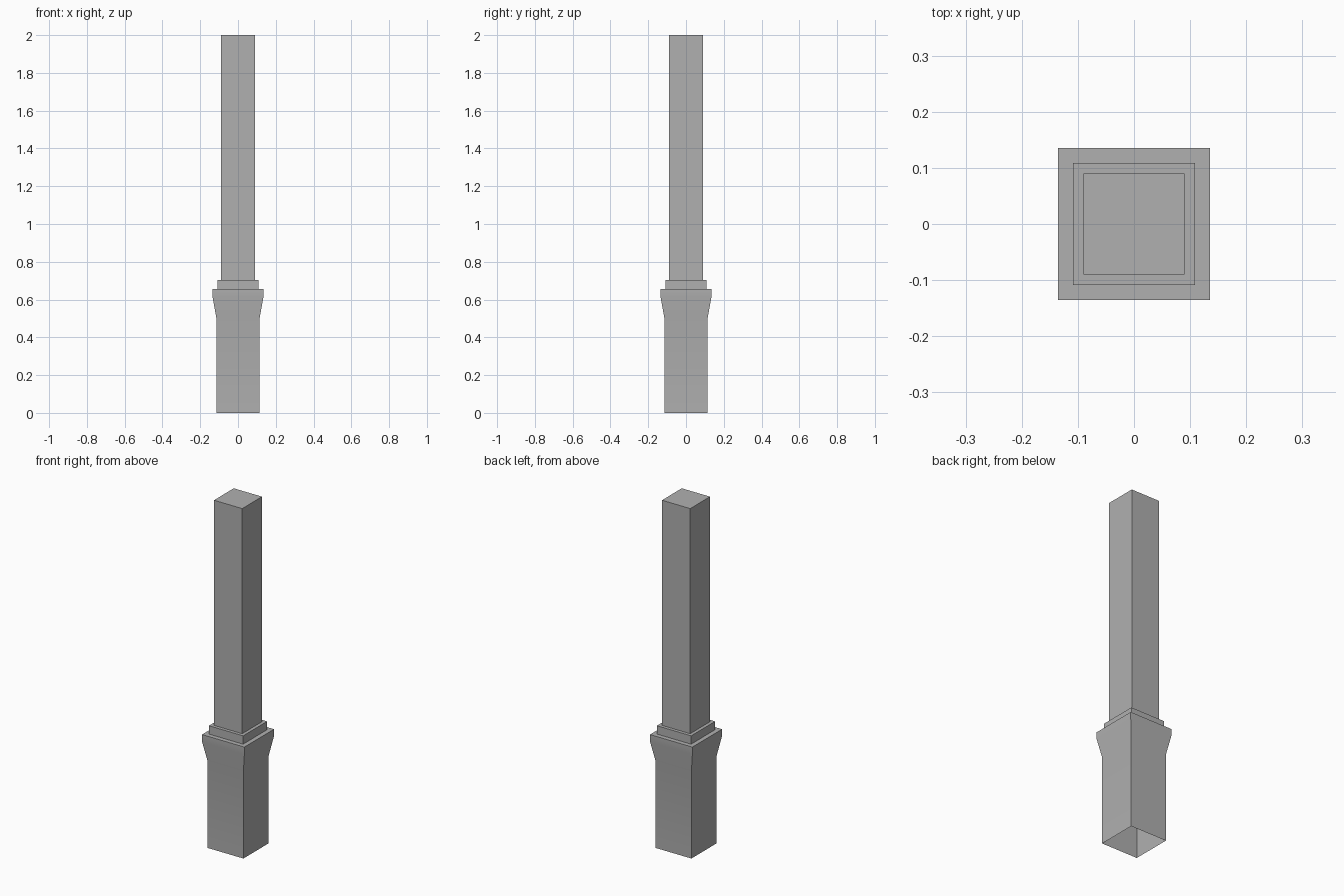
import bpy
import bmesh

cube = bpy.data.objects.get("Cube")
if cube:
    bpy.data.objects.remove(cube, do_unlink=True)

# Single plain grey material
grey = bpy.data.materials.new("plain grey")
grey.use_nodes = True
colour = (0.434, 0.434, 0.434, 1)
grey.diffuse_color = colour
grey.node_tree.nodes["Principled BSDF"].inputs["Base Color"].default_value = colour


def square_shell(name, profile):
    """Stack square rings of (half width, height), open below and capped on top."""
    bm = bmesh.new()
    rings = []
    for half, z in profile:
        corners = ((-half, -half), (half, -half), (half, half), (-half, half))
        rings.append([bm.verts.new((x, y, z)) for x, y in corners])
    for low, high in zip(rings, rings[1:]):
        for i in range(4):
            j = (i + 1) % 4
            bm.faces.new((low[i], low[j], high[j], high[i]))
    bm.faces.new(rings[-1])
    mesh = bpy.data.meshes.new(name)
    bm.to_mesh(mesh)
    bm.free()
    mesh.materials.append(grey)
    obj = bpy.data.objects.new(name, mesh)
    bpy.context.collection.objects.link(obj)
    bpy.ops.object.select_all(action="DESELECT")
    obj.select_set(True)
    bpy.context.view_layer.objects.active = obj
    bpy.ops.object.shade_smooth_by_angle()


# Hollow foot flaring to a rim, stepped collar, then the tall shaft
square_shell("square_post", [
    (0.115, 0), (0.115, 0.505), (0.135, 0.615), (0.135, 0.655),
    (0.109, 0.655), (0.109, 0.703),
    (0.09, 0.703), (0.09, 2),
])
